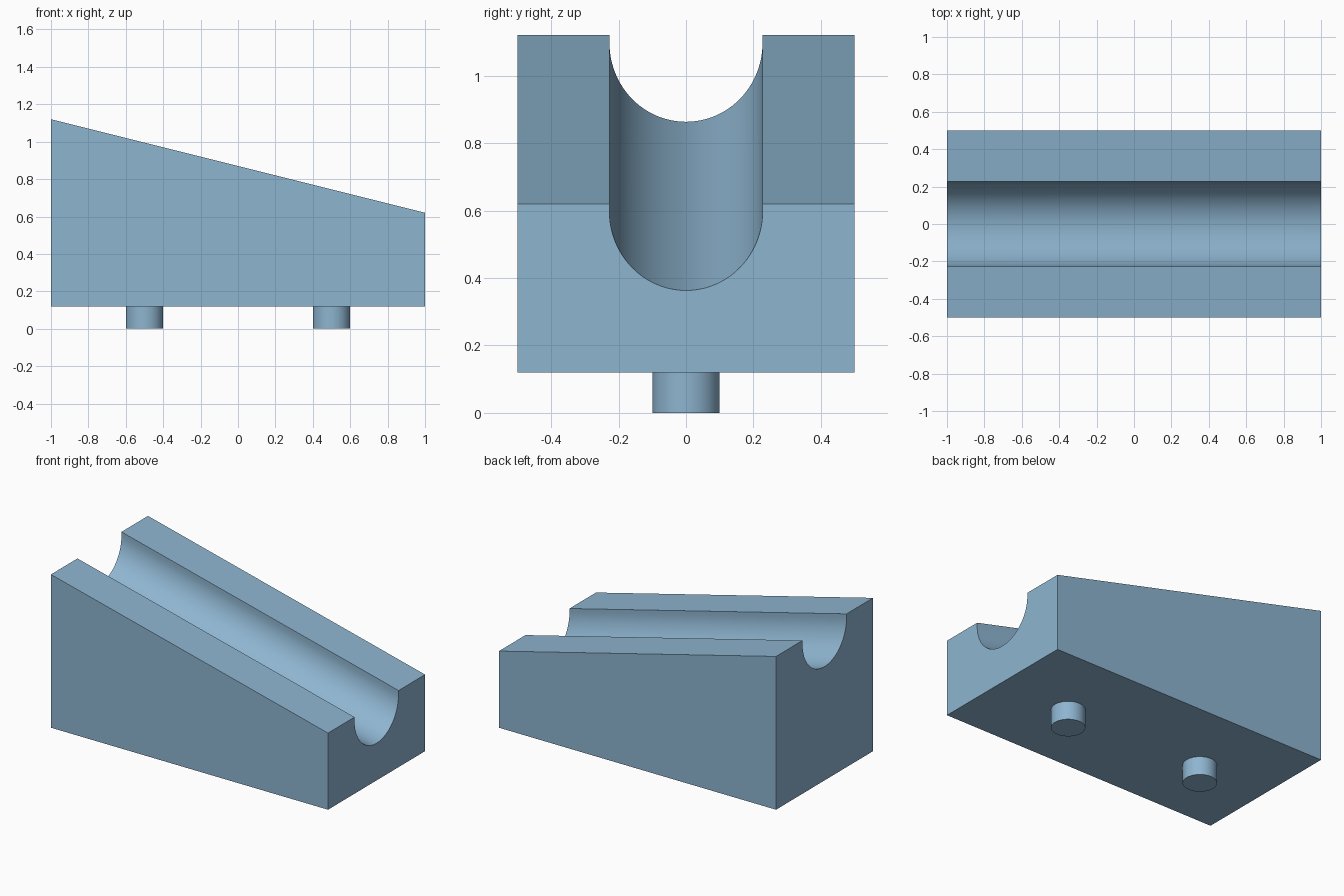
import bpy, bmesh, math

if "Cube" in bpy.data.objects:
    bpy.data.objects.remove(bpy.data.objects["Cube"])

blue = bpy.data.materials.new("soft_blue")
blue.diffuse_color = (0.27, 0.46, 0.63, 1.0)
blue.use_nodes = True
blue.node_tree.nodes["Principled BSDF"].inputs["Base Color"].default_value = blue.diffuse_color

BASE, HALF_W = 0.12, 0.5
TOP_LEFT, TOP_RIGHT = 1.12, 0.62
R = 0.227                                   # groove radius
SLOPE = math.atan2(TOP_LEFT - TOP_RIGHT, 2.0)
R_VERT = R / math.cos(SLOPE)                # upright section of the tilted groove
WALL = 0.257 - R_VERT                       # short straight wall above the round
SEG = 48


def finish(obj):
    obj.data.materials.append(blue)
    bpy.ops.object.select_all(action='DESELECT')
    obj.select_set(True)
    bpy.context.view_layer.objects.active = obj
    bpy.ops.object.shade_smooth_by_angle(angle=math.radians(30))


def section(top):
    """Closed (y, z) outline of the block at a given top height."""
    pts = [(-HALF_W, BASE), (HALF_W, BASE), (HALF_W, top), (R, top)]
    for i in range(SEG + 1):
        a = math.pi * i / SEG
        pts.append((R * math.cos(a), top - WALL - R_VERT * math.sin(a)))
    return pts + [(-R, top), (-HALF_W, top)]


# Sloped block with a round groove running down the ramp
bm = bmesh.new()
ends = [[bm.verts.new((x, y, z)) for y, z in section(top)]
        for x, top in ((-1.0, TOP_LEFT), (1.0, TOP_RIGHT))]
left, right = ends
n = len(left)
bm.faces.new(left)
bm.faces.new(right)
for i in range(n):
    j = (i + 1) % n
    bm.faces.new((left[i], left[j], right[j], right[i]))
bmesh.ops.recalc_face_normals(bm, faces=bm.faces)
mesh = bpy.data.meshes.new("grooved_ramp")
bm.to_mesh(mesh)
bm.free()
ramp = bpy.data.objects.new("grooved_ramp", mesh)
bpy.context.collection.objects.link(ramp)
finish(ramp)

# Two round pegs under the block
for name, x in (("left_peg", -0.5), ("right_peg", 0.5)):
    bpy.ops.mesh.primitive_cylinder_add(vertices=64, radius=0.1, depth=BASE,
                                        location=(x, 0, BASE / 2))
    peg = bpy.context.object
    peg.name = name
    finish(peg)
